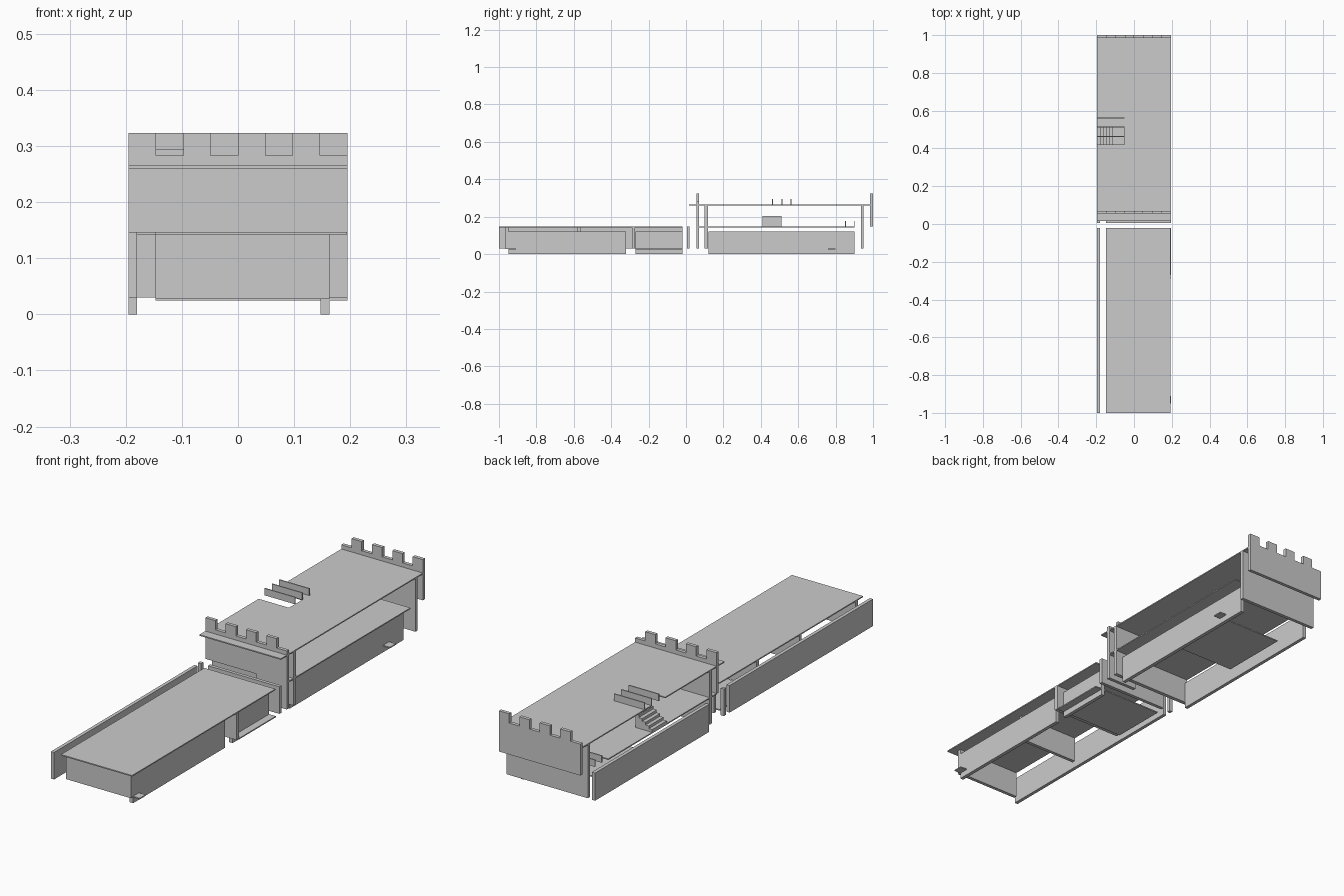
import bpy, bmesh

if "Cube" in bpy.data.objects:
    bpy.data.objects.remove(bpy.data.objects["Cube"])

W = 0.195   # half width
T = 0.005   # sheet thickness


def box(name, x, y, z):
    bm = bmesh.new()
    bmesh.ops.create_cube(bm, size=1)
    for v in bm.verts:
        v.co = [lo + (c + 0.5) * (hi - lo) for c, (lo, hi) in zip(v.co, (x, y, z))]
    return finish(name, bm)


def prism(name, pts, axis, lo, hi):
    """Extrude a 2D outline: axis 'z' takes (x, y), axis 'y' takes (x, z)."""
    bm = bmesh.new()
    place = (lambda a, b: (a, b, lo)) if axis == 'z' else (lambda a, b: (a, lo, b))
    face = bm.faces.new([bm.verts.new(place(a, b)) for a, b in pts])
    ext = bmesh.ops.extrude_face_region(bm, geom=[face])
    move = (0, 0, hi - lo) if axis == 'z' else (0, hi - lo, 0)
    bmesh.ops.translate(bm, vec=move, verts=[g for g in ext['geom'] if isinstance(g, bmesh.types.BMVert)])
    return finish(name, bm)


def finish(name, bm):
    bmesh.ops.recalc_face_normals(bm, faces=bm.faces)
    mesh = bpy.data.meshes.new(name)
    bm.to_mesh(mesh)
    bm.free()
    ob = bpy.data.objects.new(name, mesh)
    bpy.context.collection.objects.link(ob)
    return ob


def battlement_top(first_high):
    """Crenellated edge from left to right, eight equal steps."""
    step = 2 * W / 8
    pts = []
    for i in range(8):
        z = 0.323 if (i % 2 == 0) == first_high else 0.283
        pts += [(-W + i * step, z), (-W + (i + 1) * step, z)]
    return pts


# Front hall: roof sheet, side walls, end and cross panels
box("front_roof", (-0.147, 0.193), (-1, -0.02), (0.142, 0.147))
box("front_left_wall", (-W, -0.18), (-1, -0.02), (0.03, 0.147))
box("front_right_wall_long", (0.147, 0.163), (-0.95, -0.32), (0.0, 0.12))
box("front_right_wall_short", (0.147, 0.163), (-0.27, -0.02), (0.0, 0.12))
box("front_end_panel", (-0.147, 0.163), (-0.965, -0.95), (0.027, 0.142))
box("front_cross_panel", (-0.147, 0.147), (-0.58, -0.565), (0.03, 0.142))
box("front_cross_panel_wide", (-0.147, W), (-0.29, -0.272), (0.03, 0.142))
box("front_floor", (-0.147, W), (-0.27, -0.02), (0.025, 0.03))
box("front_tab", (0.163, W), (-0.95, -0.91), (0.025, 0.03))

# Gate panel and post between the halves
box("gate_post", (-W, -0.18), (0.005, 0.02), (0.03, 0.147))
box("gate_panel", (-0.147, W), (0.005, 0.02), (0.03, 0.147))

# Keep: side walls, cross walls and bottom floor
box("keep_left_wall", (-W, -0.18), (0.12, 0.90), (0, 0.12))
box("keep_right_wall", (0.147, 0.163), (0.12, 0.90), (0, 0.12))
box("keep_front_wall", (-W, W), (0.10, 0.117), (0.03, 0.26))
box("keep_back_wall", (-W, W), (0.935, 0.95), (0.03, 0.26))
box("keep_bottom_floor", (-0.147, 0.147), (0.46, 0.77), (0.025, 0.03))
box("keep_tab", (0.163, W), (0.76, 0.80), (0.025, 0.03))

# Battlements
prism("front_battlement", battlement_top(True) + [(W, 0.03), (0.05, 0.03), (0.05, 0.145), (-W, 0.145)],
      'y', 0.055, 0.07)
prism("back_battlement", battlement_top(False) + [(W, 0.147), (-W, 0.147)], 'y', 0.985, 1.0)

# Upper floor and roof with stair openings on the left edge
prism("keep_upper_floor", [(-W, 0.07), (W, 0.07), (W, 0.90), (-0.05, 0.90), (-0.05, 0.81), (-W, 0.81)],
      'z', 0.142, 0.147)
prism("keep_roof", [(-W, 0.015), (W, 0.015), (W, 0.985), (-W, 0.985), (-W, 0.515),
                    (-0.05, 0.515), (-0.05, 0.42), (-W, 0.42)], 'z', 0.26, 0.265)

# Stair railings
for y, z in ((0.46, 0.265), (0.51, 0.265), (0.558, 0.265), (0.85, 0.147), (0.897, 0.147)):
    box("stair_rail", (-W, -0.05), (y, y + T), (z, z + 0.03))

# Stacked stair steps
for i in range(5):
    box("stair_step", (-W + 0.016 * i, -0.115), (0.41, 0.51), (0.147 + 0.0116 * i, 0.147 + 0.0116 * (i + 1)))
